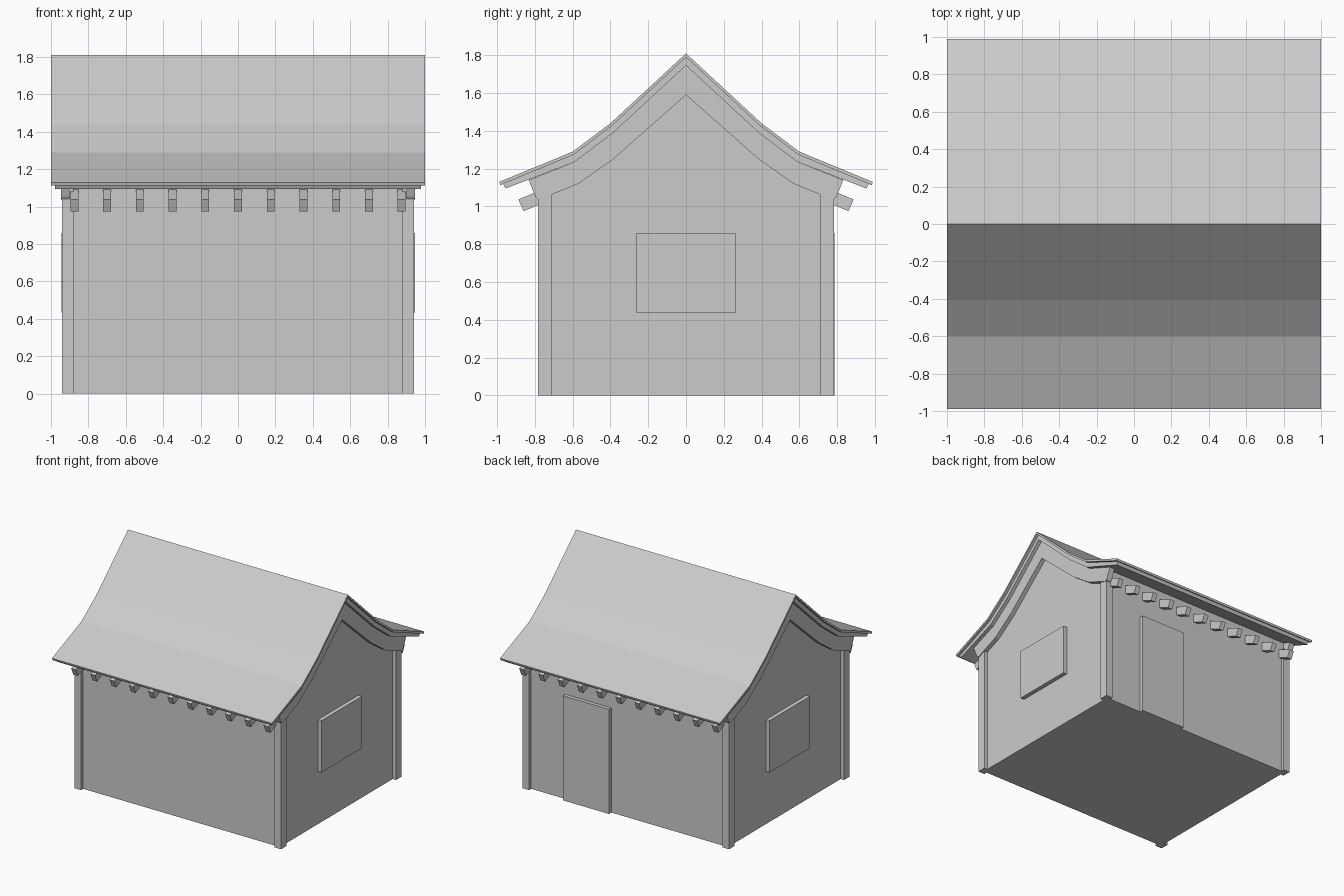
import bpy, bmesh

if "Cube" in bpy.data.objects:
    bpy.data.objects.remove(bpy.data.objects["Cube"])


def prism(name, yz, spans):
    """Extrude a (y, z) outline along x over each (x0, x1) span."""
    bm = bmesh.new()
    for x0, x1 in spans:
        face = bm.faces.new([bm.verts.new((x0, y, z)) for y, z in yz])
        out = bmesh.ops.extrude_face_region(bm, geom=[face])["geom"]
        vs = [g for g in out if isinstance(g, bmesh.types.BMVert)]
        bmesh.ops.translate(bm, verts=vs, vec=(x1 - x0, 0, 0))
    bmesh.ops.recalc_face_normals(bm, faces=bm.faces)
    me = bpy.data.meshes.new(name)
    bm.to_mesh(me)
    bm.free()
    ob = bpy.data.objects.new(name, me)
    bpy.context.collection.objects.link(ob)
    return ob


def box(name, x, y, z):
    return prism(name, [(y[0], z[0]), (y[1], z[0]), (y[1], z[1]), (y[0], z[1])], [x])


def both_sides(half):
    """Mirror a half outline that starts on the ridge."""
    return half + [(-y, z) for y, z in half[:0:-1]]


def band(upper, lower):
    """Closed symmetric strip between an upper and a lower half curve."""
    top = [(-y, z) for y, z in upper[:0:-1]] + upper
    bottom = lower[::-1] + [(-y, z) for y, z in lower[1:]]
    return top + bottom


# Curved half profiles of the roof, ridge to eave
tile_top = [(0, 1.81), (.4, 1.44), (.6, 1.29), (.988, 1.13)]
tile_low = [(0, 1.79), (.392, 1.427), (.595, 1.274), (.983, 1.113)]
deck_top = tile_low[:3] + [(.968, 1.12)]
deck_low = [(0, 1.746), (.385, 1.39), (.59, 1.235), (.955, 1.095)]
board_top = deck_low[:3] + [(.833, 1.14)]
board_low = [(0, 1.59), (.385, 1.25), (.57, 1.12), (.77, 1.038), (.788, 1.041), (.798, 1.055)]

# Roof layers and gable boards
prism("roof_covering", band(tile_top, tile_low), [(-1, 1)])
prism("roof_deck", band(deck_top, deck_low), [(-.978, .978)])
prism("gable_boards", band(board_top, board_low), [(-.947, -.9), (.9, .947)])

# House body with gabled ends
wall = [(0, 1.746), (.385, 1.39), (.59, 1.235), (.755, 1.17), (.755, 0)]
prism("walls", both_sides(wall), [(-.91, .91)])

# Corner posts
for sx in (-1, 1):
    for sy in (-1, 1):
        box("corner_post", sorted((sx * .88, sx * .94)), sorted((sy * .71, sy * .783)), (0, 1.1))

# Rafter ends under both eaves
spans = [(-.875 + .175 * i - .021, -.875 + .175 * i + .021) for i in range(11)]
for side, s in (("front", -1), ("back", 1)):
    outline = [(s * y, z) for y, z in ((.887, 1.037), (.86, .975), (.7, 1.042), (.7, 1.115))]
    prism(side + "_rafters", outline, spans)

# Side windows and back door
for side, s in (("left", -1), ("right", 1)):
    box(side + "_window", sorted((s * .9, s * .945)), (-.262, .262), (.435, .86))
box("back_door", (.15, .57), (.74, .786), (0, .86))
